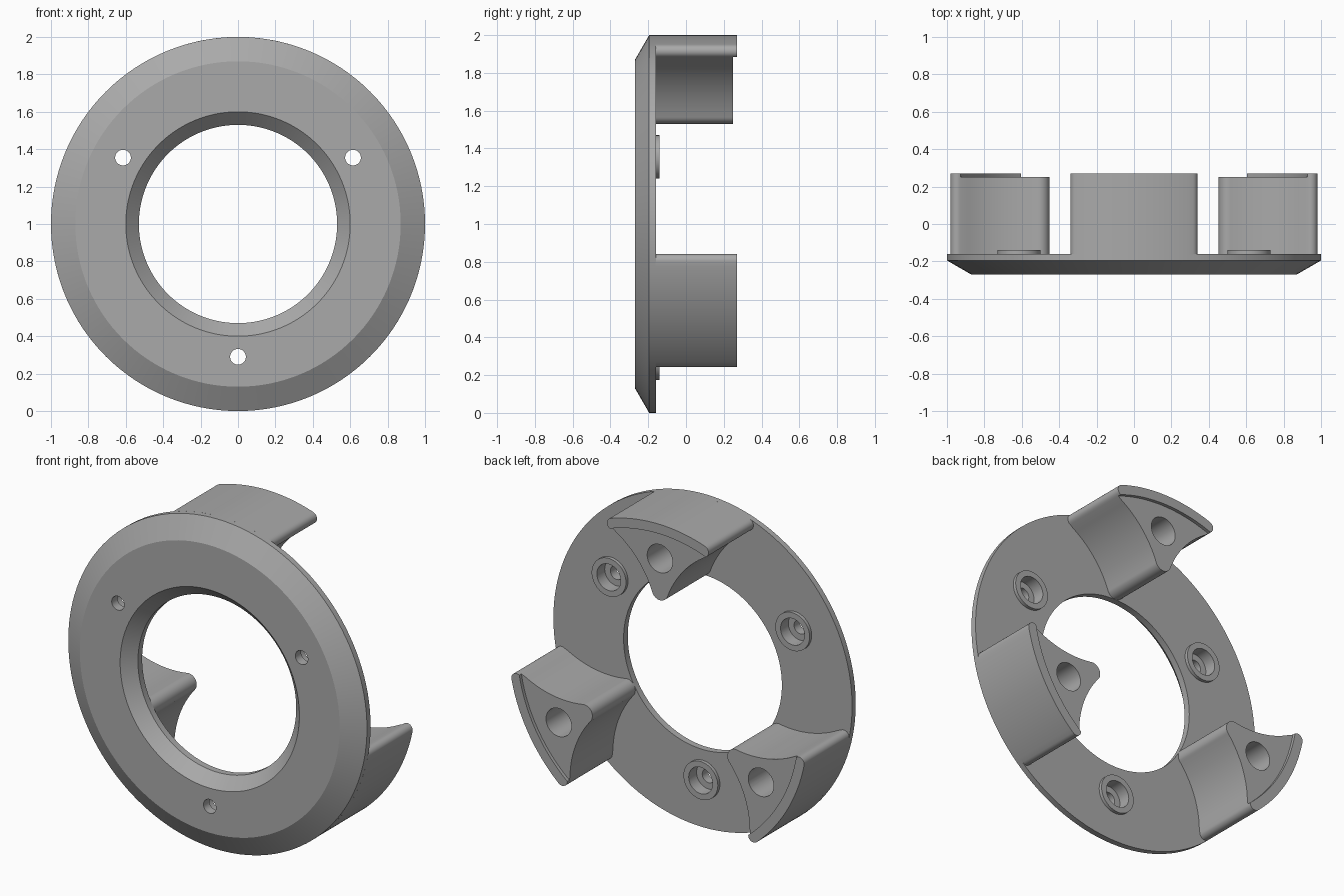
import bpy, bmesh, math
from math import cos, sin, atan2, radians, pi
from mathutils import Matrix, Vector

if "Cube" in bpy.data.objects:
    bpy.data.objects.remove(bpy.data.objects["Cube"], do_unlink=True)

grey = bpy.data.materials.new("plain_grey")
grey.use_nodes = True
grey.diffuse_color = (0.4, 0.4, 0.4, 1)
grey.node_tree.nodes["Principled BSDF"].inputs["Base Color"].default_value = grey.diffuse_color

FACE, BACK = -0.27, -0.16          # front and rear planes of the ring
BOSS_R, BOSS_END = 0.71, -0.14     # bolt circle radius, rear of the bosses
POST_END, LIP_END = 0.25, 0.27


def finish(name, bm):
    bmesh.ops.remove_doubles(bm, verts=bm.verts, dist=1e-5)
    bmesh.ops.recalc_face_normals(bm, faces=bm.faces)
    mesh = bpy.data.meshes.new(name)
    bm.to_mesh(mesh)
    bm.free()
    mesh.materials.append(grey)
    obj = bpy.data.objects.new(name, mesh)
    bpy.context.collection.objects.link(obj)
    return obj


def lathe(name, profile, radius=0, angle=0, steps=48, closed=True):
    """Turn (radius, y) points about an axis along y, placed in polar position."""
    bm = bmesh.new()
    verts = [bm.verts.new((r, y, 0)) for r, y in profile]
    pairs = list(zip(verts, verts[1:])) + ([(verts[-1], verts[0])] if closed else [])
    edges = [bm.edges.new(p) for p in pairs]
    bmesh.ops.spin(bm, geom=verts + edges, cent=(0, 0, 0), axis=(0, 1, 0),
                   angle=2 * pi, steps=steps)
    shift = Vector((radius * cos(angle), 0, 1 + radius * sin(angle)))
    bmesh.ops.translate(bm, verts=bm.verts, vec=shift)
    return finish(name, bm)


def extrude(name, outline, y0, y1, angle):
    """Extrude an (x, z) outline along y and turn it from the top to the angle."""
    bm = bmesh.new()
    face = bm.faces.new([bm.verts.new((x, y0, z)) for x, z in outline])
    top = bmesh.ops.extrude_face_region(bm, geom=[face])["geom"]
    moved = [v for v in top if isinstance(v, bmesh.types.BMVert)]
    bmesh.ops.translate(bm, verts=moved, vec=(0, y1 - y0, 0))
    bmesh.ops.transform(bm, verts=bm.verts, matrix=Matrix.Translation((0, 0, 1))
                        @ Matrix.Rotation(pi / 2 - angle, 4, 'Y'))
    return finish(name, bm)


def cut(obj, cutter):
    mod = obj.modifiers.new("hole", 'BOOLEAN')
    mod.operation, mod.solver, mod.object = 'DIFFERENCE', 'EXACT', cutter
    activate(obj)
    bpy.ops.object.modifier_apply(modifier=mod.name)
    bpy.data.objects.remove(cutter, do_unlink=True)


def activate(obj):
    bpy.ops.object.select_all(action='DESELECT')
    obj.select_set(True)
    bpy.context.view_layer.objects.active = obj


def smooth(obj):
    activate(obj)
    bpy.ops.object.shade_smooth_by_angle(angle=radians(20))


def arc(center, r, start, end, n):
    return [(center[0] + r * cos(start + (end - start) * i / n),
             center[1] + r * sin(start + (end - start) * i / n)) for i in range(n + 1)]


def mirrored(half):
    return half + [(-x, z) for x, z in reversed(half) if x > 1e-4]


# Post outline: outer arc, rounded corner, concave flank about the boss, round tip
boss = (BOSS_R * cos(pi / 6), BOSS_R * sin(pi / 6))
corner, corner_r = (0.305, 0.9155), 0.035
tip, tip_r = (0, 0.585), 0.055
a_out = atan2(corner[1], corner[0])
a_flank = atan2(boss[1] - corner[1], boss[0] - corner[0])
a_tip = atan2(boss[1] - tip[1], boss[0] - tip[0])
outer = arc((0, 0), 1, pi / 2, a_out, 12)
bend = arc(corner, corner_r, a_out, a_flank, 8)
flank = arc(boss, 0.602, a_flank + pi, a_tip + pi, 16)
nose = arc(tip, tip_r, a_tip, -pi / 2, 8)
post_outline = mirrored(outer + bend[1:] + flank[1:] + nose[1:])
end = bend[-1]
inner = arc((0, 0), math.hypot(*end), atan2(end[1], end[0]), pi / 2, 12)
lip_outline = mirrored(outer + bend[1:] + inner[1:])

# Chamfered ring with a conical mouth
ring = lathe("ring", [(0.87, FACE), (1, -0.195), (1, BACK), (0.53, BACK),
                      (0.53, -0.2), (0.6, FACE)], steps=128)

for i in range(3):
    # Screw boss with a counterbored hole
    a = radians(30 + 120 * i)
    cut(ring, lathe("screw_cutter", [(0, -0.4), (0.042, -0.4), (0.042, -0.215),
                                     (0.08, -0.215), (0.08, 0), (0, 0)], BOSS_R, a, closed=False))
    smooth(lathe(f"screw_boss_{i + 1}", [(0.08, BACK), (0.115, BACK),
                                         (0.115, BOSS_END), (0.08, BOSS_END)], BOSS_R, a))
    # Rear post with a blind hole and a raised outer lip
    a = radians(90 + 120 * i)
    post = extrude(f"post_{i + 1}", post_outline, BACK - 0.002, POST_END, a)
    cut(post, lathe("post_cutter", [(0, -0.1), (0.085, -0.1), (0.085, 0.4), (0, 0.4)],
                    0.782, a, closed=False))
    smooth(post)
    smooth(extrude(f"post_lip_{i + 1}", lip_outline, POST_END, LIP_END, a))
smooth(ring)
